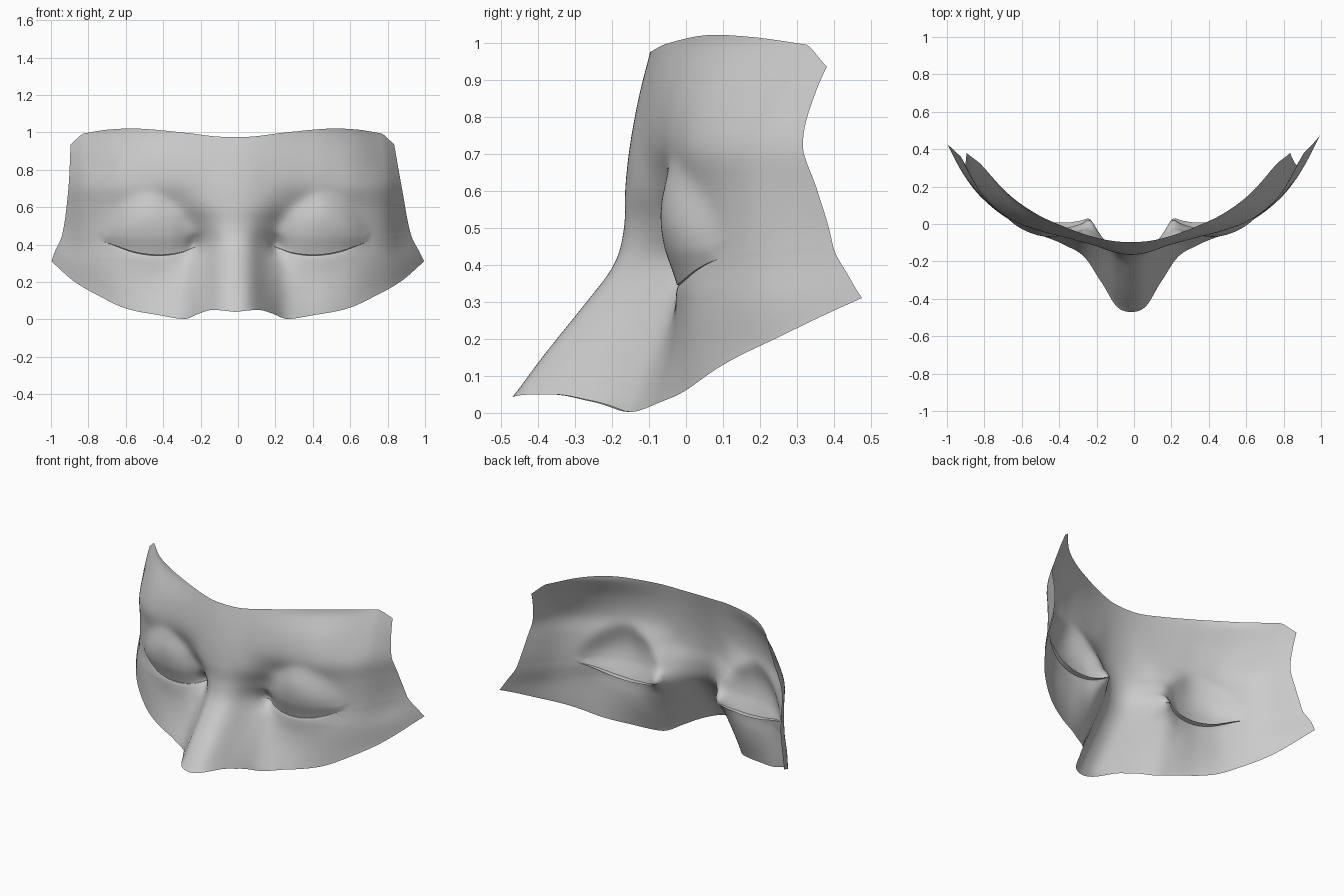
import bpy, bmesh
from math import sin, pi, exp

if "Cube" in bpy.data.objects:
    bpy.data.objects.remove(bpy.data.objects["Cube"])


def curve(pts, t, flat_start=False):
    """Smooth Hermite interpolation through (t, value) points."""
    n = len(pts)
    t = max(pts[0][0], min(pts[-1][0], t))
    i = 0
    while i < n - 2 and t > pts[i + 1][0]:
        i += 1

    def slope(k):
        if flat_start and k == 0:
            return 0
        a, b = pts[max(k - 1, 0)], pts[min(k + 1, n - 1)]
        return (b[1] - a[1]) / (b[0] - a[0])
    (t0, p0), (t1, p1) = pts[i], pts[i + 1]
    h = t1 - t0
    s = (t - t0) / h
    return ((2*s**3 - 3*s**2 + 1) * p0 + (s**3 - 2*s**2 + s) * h * slope(i)
            + (3*s**2 - 2*s**3) * p1 + (s**3 - s**2) * h * slope(i + 1))


# Cross-sections: height -> depth (y) at each distance from the centre line
COLS = [0, .08, .16, .25, .35, .5, .65, .8, .9, 1.02]
SECTIONS = [
    (0.00, [-.50, -.475, -.345, -.18, -.12, -.06, .02, .12, .22, .40]),
    (0.15, [-.39, -.362, -.225, -.105, -.06, -.03, .025, .14, .26, .45]),
    (0.30, [-.27, -.238, -.115, -.03, -.02, -.01, .03, .145, .28, .49]),
    (0.40, [-.195, -.168, -.065, .01, .005, .012, .05, .16, .32, .51]),
    (0.50, [-.168, -.150, -.09, -.015, .0, .012, .053, .165, .34, .53]),
    (0.60, [-.165, -.155, -.125, -.07, -.03, -.008, .045, .163, .34, .53]),
    (0.72, [-.152, -.146, -.125, -.10, -.072, -.034, .028, .16, .335, .53]),
    (0.86, [-.126, -.121, -.107, -.087, -.06, -.01, .075, .235, .39, .56]),
    (1.00, [-.09, -.087, -.075, -.052, -.015, .055, .165, .335, .47, .62])]

# Outline curves: distance from centre -> height
TOP = [(0, .975), (.1, .978), (.25, .997), (.5, 1.02), (.65, 1.015), (.765, .997), (.79, .99), (.85, .935)]
BOTTOM = [(0, .04), (.13, .05), (.2, .03), (.27, .003), (.4, .02), (.6, .06),
          (.75, .13), (.88, .205), (1, .31)]
SLIT = [(0, .40), (.2, .39), (.3, .357), (.42, .345), (.55, .362), (.71, .415), (.85, .44), (1, .46)]
LID_TOP = [(.2, .44), (.27, .56), (.36, .645), (.46, .685), (.57, .65), (.66, .565), (.73, .45)]
# Side edges: height -> half width (the left side is a little different)
RIGHT = [(.3, 1.015), (.36, .985), (.45, .94), (.7, .892), (.94, .85)]
LEFT = [(.3, .985), (.36, .965), (.45, .925), (.7, .892), (.94, .88)]
CENTRE = -.015
EYE_IN, EYE_OUT = .205, .715


def depth(x, z, part):
    y = curve([(c, curve([(h, row[i]) for h, row in SECTIONS], z))
               for i, c in enumerate(COLS)], x, True)
    y += .035 * exp(-((x - .22) / .035)**2 - ((z - .40) / .05)**2)   # inner eye corner
    t = (x - EYE_IN) / (EYE_OUT - EYE_IN)
    if 0 < t < 1:
        across = sin(pi * t)
        slit = curve(SLIT, x)
        if part == "upper":
            s = (z - slit) / max(curve(LID_TOP, x) - slit, .01)
            if s < 1:
                y -= .074 * across**.75 * max(sin(pi * (.1 + .9 * max(s, 0))), 0)**1.15
        elif part == "lower":
            y -= .017 * across**.8 * exp(-((z - slit) / .07)**2)
        else:
            y += .015 * across**.5                                  # inner lid margin
    return y


bm = bmesh.new()
NU, NLOW, NUP = 64, 30, 52
rows = ([("lower", k / NLOW) for k in range(NLOW + 1)] + [("pocket", 0)]
        + [("upper", k / NUP) for k in range(NUP + 1)])
grid = []
for part, f in rows:
    line = []
    for i in range(-NU, NU + 1):
        side = 1 if i >= 0 else -1
        u = abs(i) / NU
        bot, mid, top = curve(BOTTOM, u), curve(SLIT, u * .935), curve(TOP, u * .85)
        if part == "lower":
            z, edge_z = bot + (mid - bot) * f, .31 + .14 * f
        else:
            z, edge_z = mid + (top - mid) * f, .45 + .49 * f
        x = u * curve(RIGHT if side > 0 else LEFT, edge_z)
        xd = x if edge_z < .7 else u * (curve(RIGHT, edge_z) + curve(LEFT, edge_z)) / 2
        y = depth(xd, z, part)
        if part == "lower" and f == 1 and EYE_IN < x < EYE_OUT:
            z -= .004 * sin(pi * (x - EYE_IN) / (EYE_OUT - EYE_IN))
        line.append(bm.verts.new((CENTRE + side * x, y, z)))
    grid.append(line)
for a, b in zip(grid, grid[1:]):
    for i in range(2 * NU):
        bm.faces.new((a[i], a[i + 1], b[i + 1], b[i]))
bmesh.ops.remove_doubles(bm, verts=bm.verts, dist=.0004)
bmesh.ops.dissolve_degenerate(bm, edges=bm.edges, dist=.0002)

# Soften the skin between the cross-sections, keeping the outline and lid edges
inner = [v for v in bm.verts if not v.is_boundary
         and not (EYE_IN - .03 < abs(v.co.x - CENTRE) < EYE_OUT + .03 and .32 < v.co.z < .45)]
for _ in range(8):
    bmesh.ops.smooth_vert(bm, verts=inner, factor=.5, use_axis_y=True)

mesh = bpy.data.meshes.new("upper_face")
bm.to_mesh(mesh)
bm.free()
face = bpy.data.objects.new("upper_face", mesh)
bpy.context.collection.objects.link(face)
bpy.context.view_layer.objects.active = face
face.select_set(True)
bpy.ops.object.shade_smooth_by_angle(angle=.9)
